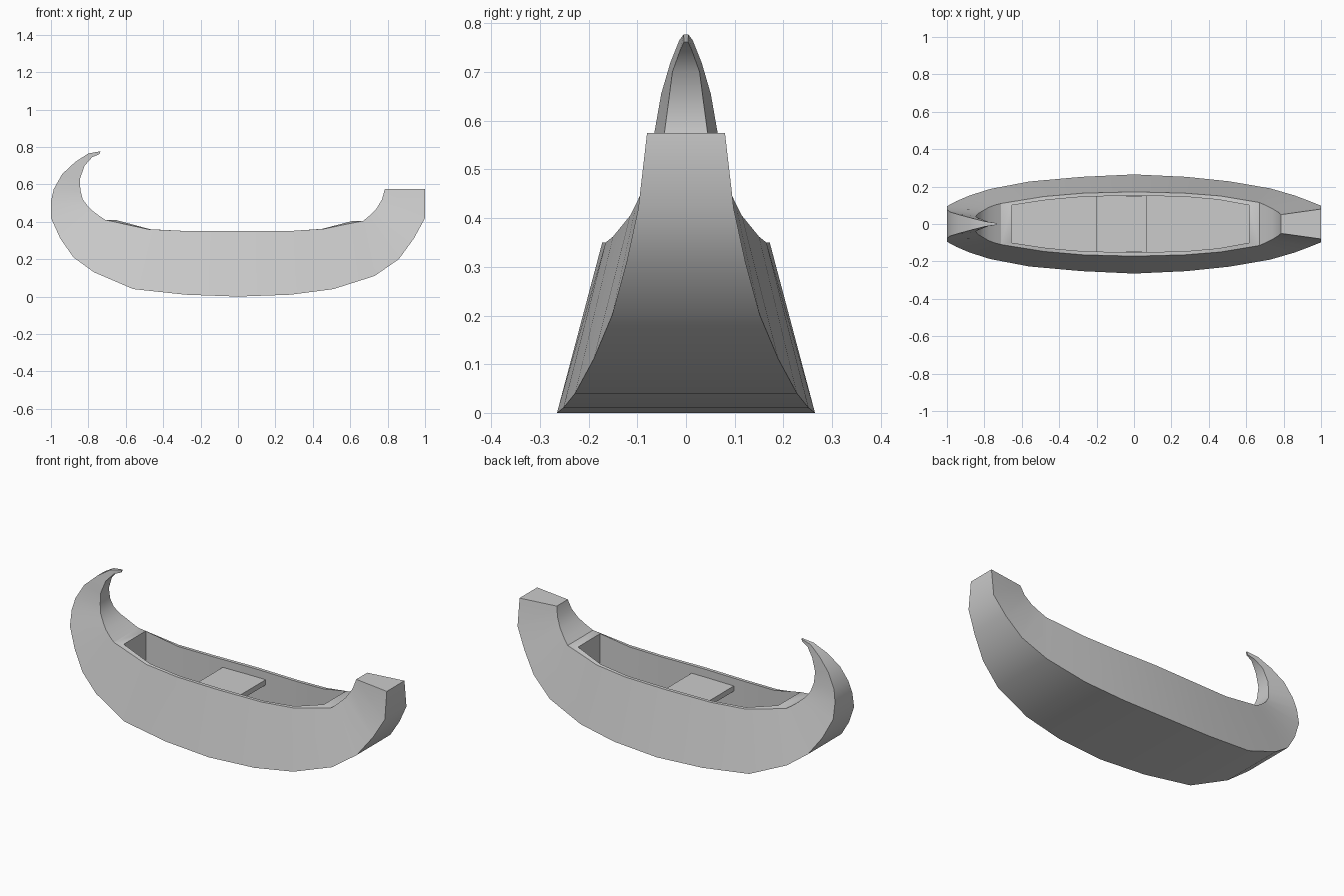
import bpy, bmesh
from mathutils import Vector

if "Cube" in bpy.data.objects:
    bpy.data.objects.remove(bpy.data.objects["Cube"])

# Hull stations, prow to stern: keel x, z, half width | upper edge x, z, half width
STATIONS = [
    (-.735, .777, .005, -.740, .762, .004),
    (-.80, .765, .014, -.78, .745, .012),
    (-.87, .72, .032, -.82, .70, .028),
    (-.94, .655, .051, -.845, .63, .037),
    (-.985, .575, .065, -.843, .57, .045),
    (-1, .51, .078, -.83, .52, .058),
    (-1, .42, .095, -.80, .48, .075),
    (-.95, .31, .122, -.775, .457, .09),
    (-.88, .21, .152, -.74, .43, .102),
    (-.77, .13, .187, -.71, .41, .11),
    (-.56, .04, .227, -.48, .36, .147),
    (-.28, .01, .252, -.27, .35, .165),
    (0, 0, .265, 0, .35, .172),
    (.28, .01, .252, .27, .35, .165),
    (.51, .04, .228, .46, .362, .15),
    (.73, .11, .19, .67, .405, .115),
    (.86, .20, .152, .70, .43, .102),
    (.94, .31, .122, .74, .47, .082),
    (1, .42, .098, .77, .52, .064),
    (1, .575, .08, .785, .575, .05),
]
FIRST, LAST = 9, 15          # stations bounding the open cockpit
COCKPIT = [(-.655, .10), (-.47, .128), (-.27, .146), (0, .152),
           (.27, .146), (.45, .13), (.615, .10)]
FLOOR_Z = .09


def finish(bm, name, smooth=True):
    bmesh.ops.recalc_face_normals(bm, faces=bm.faces)
    mesh = bpy.data.meshes.new(name)
    bm.to_mesh(mesh)
    bm.free()
    ob = bpy.data.objects.new(name, mesh)
    bpy.context.collection.objects.link(ob)
    if smooth:
        bpy.context.view_layer.objects.active = ob
        ob.select_set(True)
        bpy.ops.object.shade_smooth_by_angle(angle=.5)
        ob.select_set(False)
    return ob


def pair(bm, x, z, w):
    return [bm.verts.new((x, s * w, z)) for s in (-1, 1)]


# Hull shell with curled prow and blunt stern post
bm = bmesh.new()
keel = [pair(bm, *s[:3]) for s in STATIONS]
edge = [pair(bm, *s[3:]) for s in STATIONS]
for i in range(len(STATIONS) - 1):
    k0, k1, e0, e1 = keel[i], keel[i + 1], edge[i], edge[i + 1]
    bm.faces.new((k0[0], k1[0], k1[1], k0[1]))
    for s in (0, 1):
        bm.faces.new((k0[s], k1[s], e1[s], e0[s]))
    if not FIRST <= i < LAST:
        bm.faces.new((e0[0], e1[0], e1[1], e0[1]))
for i in (0, -1):
    bm.faces.new((keel[i][0], keel[i][1], edge[i][1], edge[i][0]))

# Flat rim, cockpit walls and floor
rim = [pair(bm, x, STATIONS[FIRST + j][4], w) for j, (x, w) in enumerate(COCKPIT)]
low = [pair(bm, x, FLOOR_Z, w) for x, w in COCKPIT]
for j in range(len(COCKPIT) - 1):
    for s in (0, 1):
        bm.faces.new((edge[FIRST + j][s], edge[FIRST + j + 1][s], rim[j + 1][s], rim[j][s]))
        bm.faces.new((rim[j][s], rim[j + 1][s], low[j + 1][s], low[j][s]))
    bm.faces.new((low[j][0], low[j + 1][0], low[j + 1][1], low[j][1]))
for i, j in ((FIRST, 0), (LAST, -1)):
    bm.faces.new((edge[i][0], edge[i][1], rim[j][1], rim[j][0]))
    bm.faces.new((rim[j][0], rim[j][1], low[j][1], low[j][0]))
finish(bm, "hull")

# Plank seat across the cockpit
bm = bmesh.new()
bmesh.ops.create_cube(bm, size=1)
bmesh.ops.scale(bm, vec=Vector((.27, .302, .03)), verts=bm.verts)
bmesh.ops.translate(bm, vec=Vector((-.065, 0, .29)), verts=bm.verts)
finish(bm, "seat", smooth=False)
